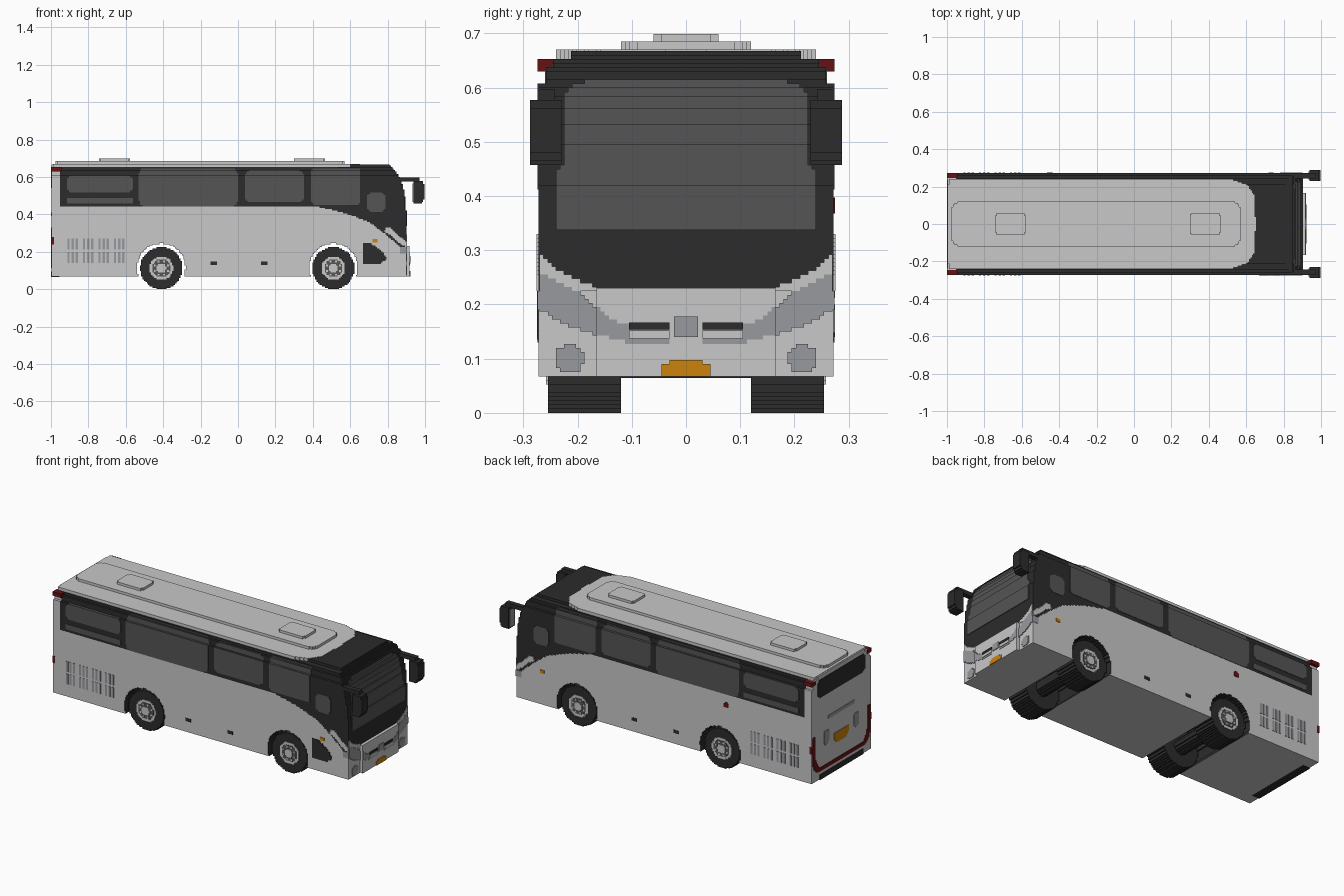
import bpy, bmesh, math

old = bpy.data.objects.get("Cube")
if old:
    bpy.data.objects.remove(old, do_unlink=True)

S = 0.0075  # size of one step in the blocky outlines


def material(name, rgb):
    m = bpy.data.materials.new(name)
    m.use_nodes = True
    m.diffuse_color = (*rgb, 1)
    bsdf = m.node_tree.nodes["Principled BSDF"]
    bsdf.inputs["Base Color"].default_value = (*rgb, 1)
    bsdf.inputs["Roughness"].default_value = 0.8
    return m


LIGHT = material("light_silver", (0.58, 0.58, 0.58))
MID = material("lamp_grey", (0.31, 0.32, 0.34))
GLASS = material("window_grey", (0.09, 0.09, 0.09))
DARK = material("charcoal", (0.025, 0.025, 0.025))
RED = material("dark_red", (0.13, 0.006, 0.008))
AMBER = material("amber", (0.60, 0.23, 0.004))


def stair(poly):
    """Turn an outline into a stepped one, row by row."""
    lo, hi = min(p[1] for p in poly), max(p[1] for p in poly)
    rows = []
    for k in range(round(lo / S), round(hi / S)):
        v = (k + 0.5) * S
        cross = []
        for (u0, v0), (u1, v1) in zip(poly, poly[1:] + poly[:1]):
            if (v0 > v) != (v1 > v):
                cross.append(u0 + (v - v0) / (v1 - v0) * (u1 - u0))
        if cross:
            a, b = round(min(cross) / S) * S, round(max(cross) / S) * S
            if b > a:
                rows.append((a, b, k * S, (k + 1) * S))
    pts = []
    for a, b, z0, z1 in rows:
        pts += [(b, z0), (b, z1)]
    for a, b, z0, z1 in reversed(rows):
        pts += [(a, z1), (a, z0)]
    out = []  # drop repeated points, then straight-line ones
    for p in pts:
        if not out or math.dist(p, out[-1]) > 1e-6:
            out.append(p)
    n = len(out)
    return [p for i, p in enumerate(out)
            if abs((p[0] - out[i - 1][0]) * (out[(i + 1) % n][1] - p[1])
                   - (p[1] - out[i - 1][1]) * (out[(i + 1) % n][0] - p[0])) > 1e-9]


def prism(name, pts, axis, a, b, mat):
    """Extrude an outline along an axis from a to b."""
    place = {"x": lambda u, v, w: (w, u, v), "y": lambda u, v, w: (u, w, v),
             "z": lambda u, v, w: (u, v, w)}[axis]
    bm = bmesh.new()
    ends = [[bm.verts.new(place(u, v, w)) for u, v in pts] for w in (a, b)]
    for e in ends:
        bm.faces.new(e)
    for i in range(len(pts)):
        j = (i + 1) % len(pts)
        bm.faces.new((ends[0][i], ends[0][j], ends[1][j], ends[1][i]))
    bmesh.ops.recalc_face_normals(bm, faces=bm.faces)
    me = bpy.data.meshes.new(name)
    bm.to_mesh(me)
    bm.free()
    me.materials.append(mat)
    ob = bpy.data.objects.new(name, me)
    bpy.context.scene.collection.objects.link(ob)
    return ob


def rect(u0, u1, v0, v1):
    return [(u0, v0), (u1, v0), (u1, v1), (u0, v1)]


def rounded(u0, u1, v0, v1, r):
    return stair([(u0 + r, v0), (u1 - r, v0), (u1 - r * .3, v0 + r * .3), (u1, v0 + r),
                  (u1, v1 - r), (u1 - r * .3, v1 - r * .3), (u1 - r, v1), (u0 + r, v1),
                  (u0 + r * .3, v1 - r * .3), (u0, v1 - r), (u0, v0 + r), (u0 + r * .3, v0 + r * .3)])


def disc(u, v, r):
    return stair([(u + r * math.cos(i * math.pi / 16), v + r * math.sin(i * math.pi / 16))
                  for i in range(32)])


def flip(pts):
    return [(-u, v) for u, v in pts]


def boolean(ob, cutter, op, keep=False):
    mod = ob.modifiers.new("cut", "BOOLEAN")
    mod.operation, mod.object, mod.solver = op, cutter, "EXACT"
    bpy.context.view_layer.objects.active = ob
    bpy.ops.object.modifier_apply(modifier=mod.name)
    if not keep:
        bpy.data.objects.remove(cutter, do_unlink=True)


# Hull: stepped cross-section along x, trimmed by the side profile
def section(grow=0.0):
    half = [(.272, .0675), (.272, .6075), (.258, .6075), (.258, .6375),
            (.245, .6375), (.245, .6525), (.212, .6525), (.212, .6675)]
    half = [(y + grow, z) for y, z in half]
    return half + flip(half[::-1])


def profile(dx=0.0):
    return [(x + dx, z) for x, z in stair([(-.997, .06), (.9, .06), (.9, .38), (.888, .5), (.87, .58),
                                           (.845, .63), (.80, .675), (-.997, .675)])]


def hull(name, mat):
    ob = prism(name, section(), "x", -1.1, 1.1, mat)
    boolean(ob, prism("trim", profile(), "y", -.5, .5, mat), "INTERSECT")
    return ob


band = stair([(-.95, .4425), (.42, .4425), (.56, .41), (.70, .36), (.78, .30), (.87, .225),
              (1, .225), (1, .7), (.6, .7), (.6, .6525), (-.95, .6525)])
body = hull("lower_body", LIGHT)
upper = hull("window_band", DARK)
cutter = prism("band_cutter", band, "y", -.5, .5, DARK)
boolean(body, cutter, "DIFFERENCE", keep=True)
boolean(upper, cutter, "INTERSECT")

# Wheel arches run right through, with dark linings
AXLES = (-.41, .51)
for ax in AXLES:
    boolean(body, prism("arch", disc(ax, .115, .13), "y", -.5, .5, DARK), "DIFFERENCE")
if len(body.data.materials) < 2:
    body.data.materials.append(DARK)
for p in body.data.polygons:
    near = min(math.dist((p.center.x, p.center.z), (ax, .115)) for ax in AXLES)
    p.material_index = int(near < .145 and abs(p.normal.y) < .5)

# Side windows follow the stepped hull
windows = [rounded(-.915, -.56, .515, .61, .03), rounded(-.915, -.56, .455, .4875, .012),
           rounded(-.53, .0, .4425, .6475, .03), rounded(.04, .35, .465, .635, .02),
           rounded(.39, .655, .45, .6475, .02), rounded(.69, .79, .41, .52, .03)]
for i, w in enumerate(windows):
    ob = prism(f"side_window_{i + 1}", section(.002), "x", -.98, .85, GLASS)
    boolean(ob, prism("pane", w, "y", -.5, .5, GLASS), "INTERSECT")

# Windscreen follows the stepped front
screen = prism("windscreen", profile(.004), "y", -.3, .3, GLASS)
boolean(screen, prism("pane", stair([(-.2425, .335), (.2425, .335), (.2425, .44), (.2275, .46), (.2275, .585),
        (.205, .607), (.16, .6175), (-.16, .6175), (-.205, .607), (-.2275, .585),
        (-.2275, .46), (-.2425, .44)]), "x", .8, 1.0, GLASS), "INTERSECT")

# Roof skin, raised spine and hatches
prism("roof_skin", stair([(-.99, -.24), (.52, -.24), (.60, -.215), (.645, -.15), (.65, 0), (.645, .15),
      (.60, .215), (.52, .24), (-.99, .24)]), "z", .65, .670, LIGHT)
prism("roof_spine", rounded(-.975, .57, -.12, .12, .04), "z", .66, .685, LIGHT)
for x in (-.66, .38):
    prism("roof_hatch", rounded(x - .083, x + .083, -.063, .063, .025), "z", .68, .699, LIGHT)

# Front bumper, plate and grille
prism("front_bumper", rect(-.165, .165, .0675, .23), "x", .88, .917, LIGHT)
prism("front_plate", stair([(-.045, .064), (.045, .064), (.045, .083), (.033, .094), (-.033, .094),
      (-.045, .083)]), "x", .912, .921, AMBER)
prism("front_grille", rect(-.022, .022, .14, .178), "x", .914, .921, MID)
for s in (-1, 1):
    side = (lambda p: p) if s > 0 else flip
    prism("grille_slit", side(rect(.03, .105, .154, .167)), "x", .914, .922, DARK)
    prism("grille_bar", side(rect(.03, .105, .137, .152)), "x", .914, .922, LIGHT)
    prism("headlight_inner", side(stair([(.03, .13), (.11, .13), (.165, .145), (.165, .195), (.13, .168),
          (.03, .154)])), "x", .912, .919, MID)
    prism("headlight_outer", side(stair([(.165, .145), (.215, .16), (.27, .19), (.27, .26), (.21, .23),
          (.165, .195)])), "x", .897, .904, MID)
    prism("fog_lamp", side(disc(.215, .10, .027)), "x", .897, .904, MID)
    prism("front_corner", side(stair([(.165, .225), (.272, .225), (.272, .30), (.255, .285), (.225, .255),
          (.165, .235)])), "x", .897, .903, LIGHT)

    # Side trim: swoosh, indicator and marker lamps
    y0, y1 = s * .268, s * .276
    prism("side_swoosh", stair([(.79, .33), (.815, .33), (.86, .285), (.90, .255), (.90, .225), (.865, .245),
          (.82, .285), (.78, .31)]), "y", y0, y1, LIGHT)
    prism("headlight_wrap", rect(.865, .903, .19, .225), "y", y0, s * .274, MID)
    prism("indicator", rect(.72, .745, .25, .268), "y", y0, y1, AMBER)
    for x in (-.13, .14):
        prism("side_marker", rect(x - .017, x + .017, .13, .148), "y", y0, s * .274, DARK)

    # Engine vents: four groups of slots in two rows
    for g in range(4):
        for c in range(3):
            for z in (.14, .212):
                x = -.912 + g * .083 + c * .022
                prism("vent_slot", rect(x, x + .012, z, z + .06), "y", y0, s * .2745, MID)

    # Mirrors on forward arms
    prism("mirror_arm", rect(.84, .97, .575, .598), "y", s * .243, s * .272, DARK)
    prism("mirror_head", stair([(.94, .455), (.975, .455), (1.0, .485), (1.0, .56), (.98, .58), (.94, .58)]),
          "y", s * .23, s * .288, DARK)
    prism("mirror_glass", side(rect(.238, .28, .465, .565)), "x", .934, .942, MID)

    # Rear lamps
    prism("rear_top_lamp", rect(-1.0, -.945, .63, .6525), "y", s * .235, s * .274, RED)
    prism("rear_side_lamp", side(stair([(.225, .12), (.25, .14), (.265, .18), (.265, .33), (.24, .33),
          (.24, .20), (.21, .145), (.19, .12)])), "x", -1.0, -.992, RED)
    prism("rear_marker", rect(-1.0, -.985, .24, .28), "y", s * .25, s * .274, RED)
    prism("rear_lamp", side(rounded(.115, .16, .25, .33, .012)), "x", -1.0, -.992, MID)

prism("door_glass", stair([(.67, .135), (.76, .135), (.80, .165), (.76, .21), (.70, .25), (.67, .25)]),
      "y", -.268, -.275, DARK)
prism("filler_mark", disc(-.45, .38, .016), "y", .268, .275, RED)

# Rear face
prism("rear_window", rounded(-.22, .22, .54, .645, .03), "x", -1.0, -.99, DARK)
prism("rear_lower_lamp", rect(-.22, .22, .113, .135), "x", -1.0, -.992, RED)
prism("rear_handle", rect(-.12, .12, .39, .41), "x", -1.0, -.992, MID)
prism("rear_plate", stair([(-.045, .225), (.045, .225), (.07, .255), (.07, .285), (-.07, .285),
      (-.07, .255)]), "x", -1.0, -.992, AMBER)
prism("rear_vent", rect(-.2, .2, .064, .095), "x", -1.0, -.955, DARK)

# Wheels: stepped tyres, rims, hubs and bolts, joined by axles
for ax in AXLES:
    prism("axle", disc(ax, .11, .04), "y", -.15, .15, DARK)
    for s in (-1, 1):
        prism("tyre", disc(ax, .1125, .1125), "y", s * .12, s * .255, DARK)
        prism("rim", disc(ax, .1125, .063), "y", s * .25, s * .258, LIGHT)
        prism("rim_dish", disc(ax, .1125, .048), "y", s * .25, s * .260, GLASS)
        prism("hub", disc(ax, .1125, .026), "y", s * .25, s * .264, LIGHT)
        for k in range(8):
            t = (k + .5) * math.pi / 4
            u, v = ax + .038 * math.cos(t), .1125 + .038 * math.sin(t)
            prism("wheel_bolt", rect(u - .005, u + .005, v - .005, v + .005), "y", s * .255, s * .262, LIGHT)
